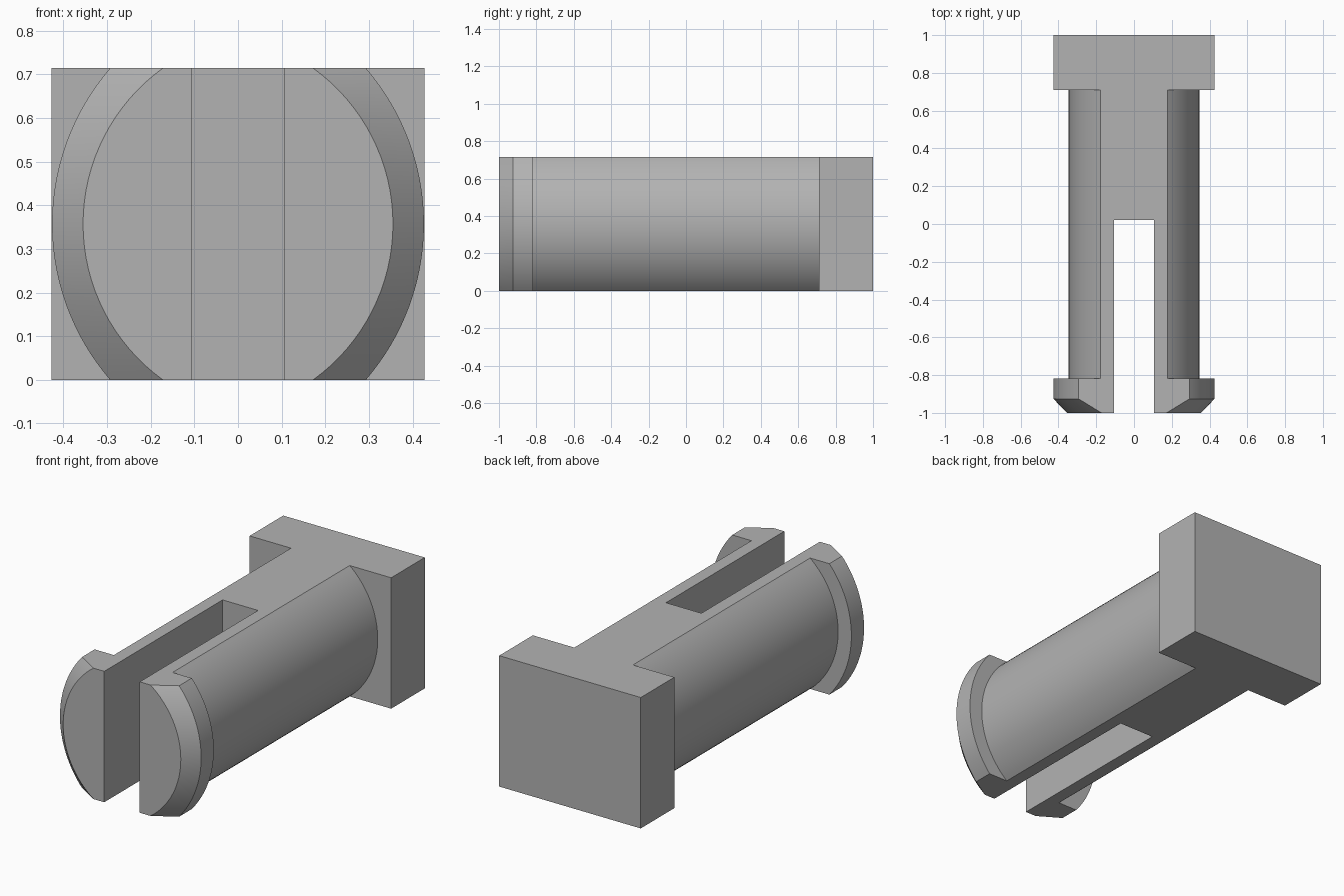
import bpy, bmesh, math

cube = bpy.data.objects.get("Cube")
if cube:
    bpy.data.objects.remove(cube)

HEIGHT = 0.714
HALF = HEIGHT / 2
STEPS = 32
SLOT, SLOT_END = 0.107, 0.02

# Cross-sections from tip to head: y, half-width at mid height, half-width at top
SECTIONS = [
    (-1.0, 0.355, 0.172),     # chamfered tip
    (-0.926, 0.426, 0.293),   # retaining lip
    (-0.817, 0.426, 0.293),
    (-0.817, 0.346, 0.177),   # shaft
    (0.71, 0.346, 0.177),
    (0.71, 0.427, 0.427),     # square head
    (1.0, 0.427, 0.427),
]


def side_curve(mid, top):
    """Bulging side of a cross-section, bottom to top, as (x, z)."""
    sag = mid - top
    if sag < 1e-6:
        return [(mid, HEIGHT * i / STEPS) for i in range(STEPS + 1)]
    radius = (HALF ** 2 + sag ** 2) / (2 * sag)
    reach = math.asin(HALF / radius)
    angles = [reach * (2 * i / STEPS - 1) for i in range(STEPS + 1)]
    return [(mid - radius + radius * math.cos(a), HALF + radius * math.sin(a))
            for a in angles]


bm = bmesh.new()


def build_side(sign):
    """Outer skin and slot wall of one half; returns its curves and slot corners."""
    rows = [[bm.verts.new((sign * x, y, z)) for x, z in side_curve(mid, top)]
            for y, mid, top in SECTIONS]
    for a, b in zip(rows, rows[1:]):
        for i in range(STEPS):
            bm.faces.new((a[i], b[i], b[i + 1], a[i + 1]))
    slot = [[bm.verts.new((sign * SLOT, y, z)) for z in (0, HEIGHT)]
            for y in (-1.0, SLOT_END)]
    bm.faces.new((*slot[0], *reversed(slot[1])))
    # Flat tip of the leg
    bm.faces.new(rows[0] + slot[0][::-1])
    return rows, slot


left, left_slot = build_side(1)
right, right_slot = build_side(-1)

# Back of the head and closed end of the slot
bm.faces.new(left[-1] + right[-1][::-1])
bm.faces.new(left_slot[1] + right_slot[1][::-1])

# Flat top and bottom, outlined around the slot
for row_end, slot_end in ((0, 0), (-1, 1)):
    outline = [r[row_end] for r in left] + [r[row_end] for r in reversed(right)]
    outline += [right_slot[0][slot_end], right_slot[1][slot_end],
                left_slot[1][slot_end], left_slot[0][slot_end]]
    bm.faces.new(outline)

bmesh.ops.recalc_face_normals(bm, faces=bm.faces)
mesh = bpy.data.meshes.new("split_pin")
bm.to_mesh(mesh)
bm.free()
pin = bpy.data.objects.new("split_pin", mesh)
bpy.context.collection.objects.link(pin)

# Plain grey finish
grey = bpy.data.materials.new("plain_grey")
grey.use_nodes = True
colour = (0.45, 0.45, 0.45, 1)
grey.diffuse_color = colour
grey.node_tree.nodes["Principled BSDF"].inputs["Base Color"].default_value = colour
mesh.materials.append(grey)

bpy.context.view_layer.objects.active = pin
pin.select_set(True)
bpy.ops.object.shade_smooth_by_angle(angle=math.radians(25))
